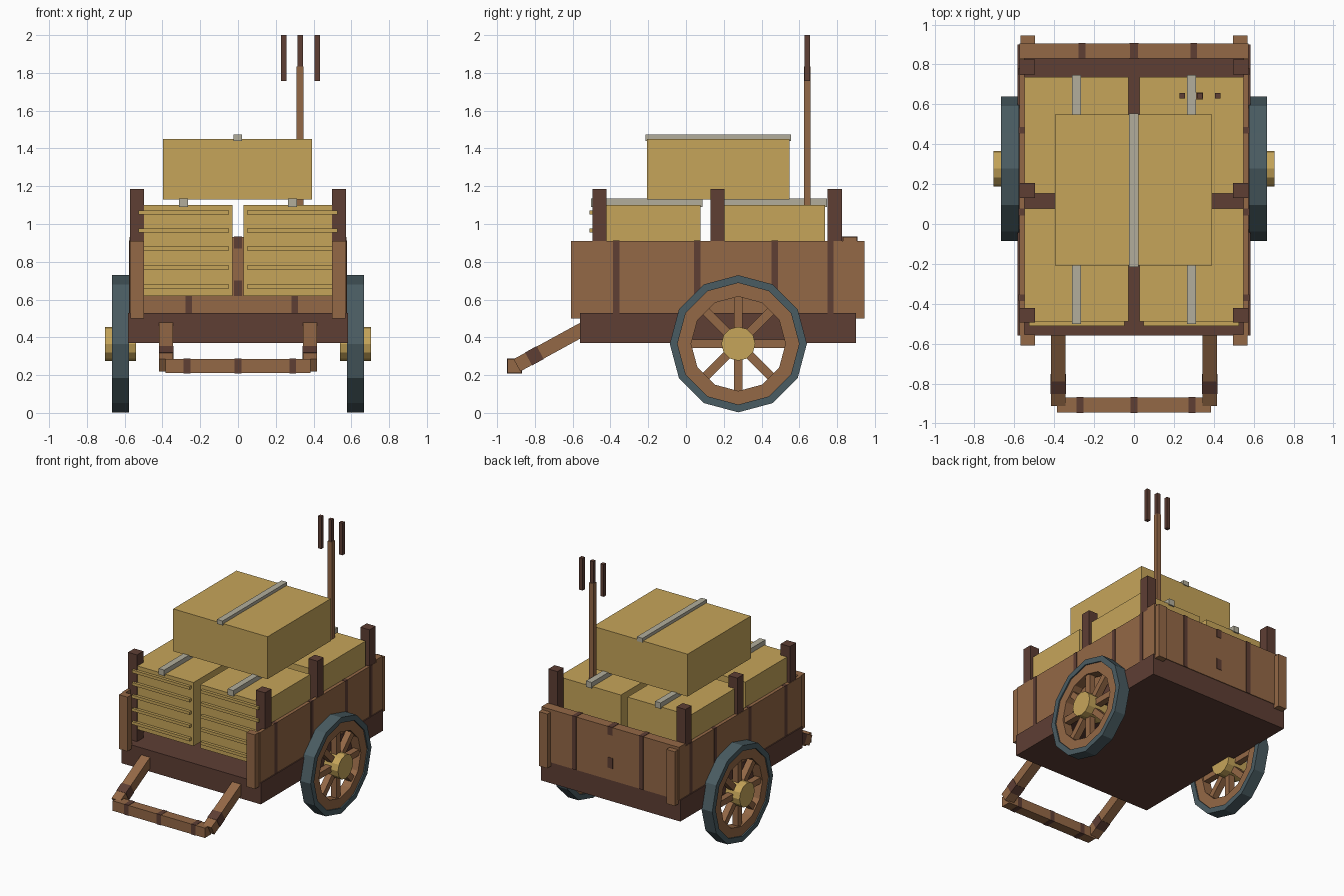
import bpy, bmesh, math
from mathutils import Matrix, Vector

if "Cube" in bpy.data.objects:
    bpy.data.objects.remove(bpy.data.objects["Cube"])


def material(name, r, g, b):
    lin = lambda c: ((c / 255 + 0.055) / 1.055) ** 2.4
    m = bpy.data.materials.new(name)
    m.diffuse_color = (lin(r), lin(g), lin(b), 1)
    m.use_nodes = True
    m.node_tree.nodes["Principled BSDF"].inputs["Base Color"].default_value = m.diffuse_color
    return m


WOOD = material("brown wood", 148, 104, 70)
DARK = material("dark wood", 94, 62, 52)
CRATE = material("straw crate", 198, 165, 90)
STRAP = material("pale strap", 178, 174, 156)
TYRE = material("slate tyre", 74, 92, 98)


def finish(name, bm, mat):
    bmesh.ops.recalc_face_normals(bm, faces=bm.faces)
    me = bpy.data.meshes.new(name)
    bm.to_mesh(me)
    bm.free()
    me.materials.append(mat)
    ob = bpy.data.objects.new(name, me)
    bpy.context.collection.objects.link(ob)
    return ob


def add_box(bm, x, y, z, matrix=Matrix()):
    size = Matrix.Diagonal((x[1] - x[0], y[1] - y[0], z[1] - z[0], 1))
    mid = Matrix.Translation((sum(x) / 2, sum(y) / 2, sum(z) / 2))
    bmesh.ops.create_cube(bm, size=1, matrix=matrix @ mid @ size)


def box(name, x, y, z, mat):
    bm = bmesh.new()
    add_box(bm, x, y, z)
    return finish(name, bm, mat)


def mirrored(s, a, b):
    return (a, b) if s > 0 else (-b, -a)


def ring(name, r_in, r_out, x, centre, mat, n=12):
    # rectangular section swept around the x axis
    bm = bmesh.new()
    loops = []
    for i in range(n):
        a = 2 * math.pi * i / n
        loops.append([bm.verts.new(centre + Vector((px, r * math.cos(a), r * math.sin(a))))
                      for px, r in ((x[0], r_in), (x[1], r_in), (x[1], r_out), (x[0], r_out))])
    for i in range(n):
        p, q = loops[i], loops[(i + 1) % n]
        for k in range(4):
            bm.faces.new((p[k], p[(k + 1) % 4], q[(k + 1) % 4], q[k]))
    return finish(name, bm, mat)


# bed and rear board
box("cart_bed", (-.583, .583), (-.56, .90), (.37, .53), DARK)
box("rear_board", (-.575, .575), (.83, .905), (.53, .93), WOOD)
for x in (-.26, .30):
    box("rear_board_grain", (x - .017, x + .017), (.827, .908), (.53, .933), DARK)
box("rear_board_knot", (-.022, .022), (.827, .908), (.62, .70), DARK)
box("rear_board_top_grain", (-.02, .02), (.827, .908), (.87, .933), DARK)

for s in (-1, 1):
    # side boards with dark grain bands
    box("side_board", mirrored(s, .55, .575), (-.56, .90), (.53, .91), WOOD)
    for y in (-.37, .06, .47, .765):
        box("side_board_grain", mirrored(s, .548, .578), (y - .017, y + .017), (.53, .912), DARK)
    # corner boards and stakes
    for y in ((-.61, -.555), (.895, .945)):
        box("corner_board", mirrored(s, .497, .568), y, (.50, .91), WOOD)
    for y in (-.495, .13, .75):
        box("stake", mirrored(s, .497, .573), (y, y + .075), (.53, 1.185), DARK)

    # lower crates with straps
    for y0, y1 in ((-.49, .077), (.153, .737)):
        box("lower_crate", mirrored(s, .028, .55), (y0, y1), (.62, 1.10), CRATE)
        box("crate_strap", mirrored(s, .265, .312), (y0 - .012, y1 + .01), (1.09, 1.135), STRAP)
    for z in (.67, .77, .87, .965, 1.06):
        box("crate_slat", mirrored(s, .047, .527), (-.512, -.48), (z - .011, z + .011), CRATE)

    # pulling arm
    a, b = Vector((s * .38, -.50, .468)), Vector((s * .38, -.895, .252))
    tilt = math.atan2(b.z - a.z, b.y - a.y)
    bm = bmesh.new()
    add_box(bm, (-.037, .037), (0, (b - a).length), (-.037, .037),
            Matrix.Translation(a) @ Matrix.Rotation(tilt, 4, 'X'))
    finish("pull_arm", bm, WOOD)
    bm = bmesh.new()
    add_box(bm, (-.039, .039), (.31, .38), (-.039, .039),
            Matrix.Translation(a) @ Matrix.Rotation(tilt, 4, 'X'))
    finish("pull_arm_grain", bm, DARK)

    # wheel: tyre, rim, spokes, hub
    c = Vector((s * .622, .277, .366))
    ring("wheel_tyre", .322, .363, (-.045, .045), c, TYRE)
    ring("wheel_rim", .25, .325, (-.036, .036), c, WOOD)
    bm = bmesh.new()
    for i in range(8):
        add_box(bm, (-.024, .024), (-.023, .023), (.05, .27),
                Matrix.Translation(c) @ Matrix.Rotation(i * math.pi / 4, 4, 'X'))
    finish("wheel_spokes", bm, WOOD)
    bm = bmesh.new()
    bmesh.ops.create_cone(bm, cap_ends=True, segments=12, radius1=.09, radius2=.09, depth=.165,
                          matrix=Matrix.Translation(c) @ Matrix.Rotation(math.pi / 2, 4, 'Y'))
    finish("wheel_hub", bm, CRATE)

# handle bar
box("handle_bar", (-.385, .385), (-.945, -.87), (.21, .285), WOOD)
for x in (-.27, 0, .29):
    box("handle_bar_grain", (x - .018, x + .018), (-.947, -.868), (.208, .287), DARK)

# upper crate and strap
box("upper_crate", (-.397, .392), (-.207, .548), (1.13, 1.45), CRATE)
box("upper_crate_strap", (-.025, .022), (-.215, .555), (1.44, 1.473), STRAP)

# pitchfork
box("fork_pole", (.311, .347), (.624, .66), (.95, 1.835), WOOD)
for x in (.242, .329, .419):
    box("fork_tine", (x - .014, x + .014), (.628, .656), (1.757, 2.0), DARK)
